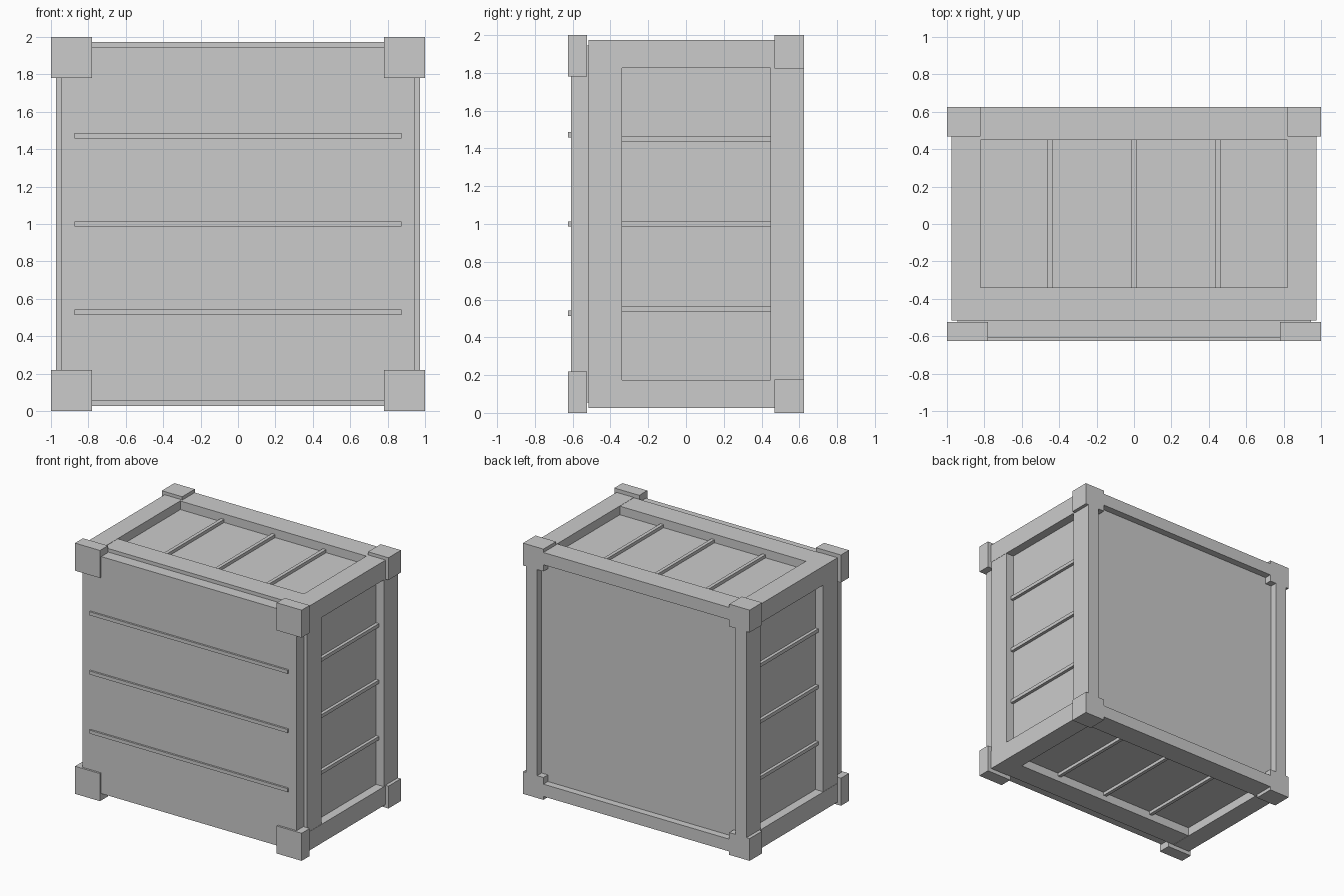
import bpy
import bmesh

if "Cube" in bpy.data.objects:
    bpy.data.objects.remove(bpy.data.objects["Cube"], do_unlink=True)

grey = bpy.data.materials.new("plain_grey")
grey.use_nodes = True
colour = (0.6, 0.6, 0.6, 1)
grey.diffuse_color = colour
grey.node_tree.nodes["Principled BSDF"].inputs["Base Color"].default_value = colour

MID = 1.0  # height of the crate's centre


def box(name, x, y, z):
    """Flat-sided box from ranges; z is measured from the crate's centre."""
    bm = bmesh.new()
    bmesh.ops.create_cube(bm, size=1)
    for v in bm.verts:
        v.co = [r[0] if c < 0 else r[1] for c, r in zip(v.co, (x, y, z))]
    mesh = bpy.data.meshes.new(name)
    bm.to_mesh(mesh)
    bm.free()
    mesh.materials.append(grey)
    ob = bpy.data.objects.new(name, mesh)
    ob.location.z = MID
    bpy.context.collection.objects.link(ob)
    return ob


def span(centre, width):
    return (centre - width / 2, centre + width / 2)


def flip(r, s):
    return r if s > 0 else (-r[1], -r[0])


# Recessed body and front panel
box("body", (-0.905, 0.905), (-0.52, 0.57), (-0.905, 0.905))
box("front_panel", (-0.945, 0.945), (-0.61, -0.515), (-0.945, 0.945))

# Depth ranges of the frame bars
FRONT, BACK = (-0.517, -0.34), (0.448, 0.626)
INNER, OUTER = 0.875, 0.973

for s, side, level in ((1, "left", "top"), (-1, "right", "bottom")):
    edge = flip((INNER, OUTER), s)
    for depth, y in (("front", FRONT), ("back", BACK)):
        box(f"{depth}_{side}_post", edge, y, (-0.85, 0.85))
        box(f"{depth}_{level}_rail", (-0.85, 0.85), y, edge)

    # Ribs across the sides, top and bottom
    rib = flip((0.89, 0.93), s)
    for i in (-1, 0, 1):
        across = span(i * 0.45, 0.028)
        box(f"{side}_rib", rib, (-0.36, 0.46), across)
        box(f"{level}_rib", across, (-0.36, 0.46), rib)

    # Side rails and corner blocks
    for t, height in ((1, "top"), (-1, "bottom")):
        box(f"{height}_{side}_side_rail", flip((0.822, 0.975), s),
            (-0.517, 0.5), flip((0.825, 0.975), t))
        box(f"back_{height}_{side}_corner", flip((0.82, 1), s),
            (0.468, 0.626), flip((0.822, 1), t))
        box(f"front_{height}_{side}_corner", flip((0.78, 1), s),
            (-0.626, -0.525), flip((0.78, 1), t))

# Horizontal ribs on the front panel
for i in (-1, 0, 1):
    box("front_rib", (-0.875, 0.875), (-0.625, -0.6), span(i * 0.472, 0.028))
